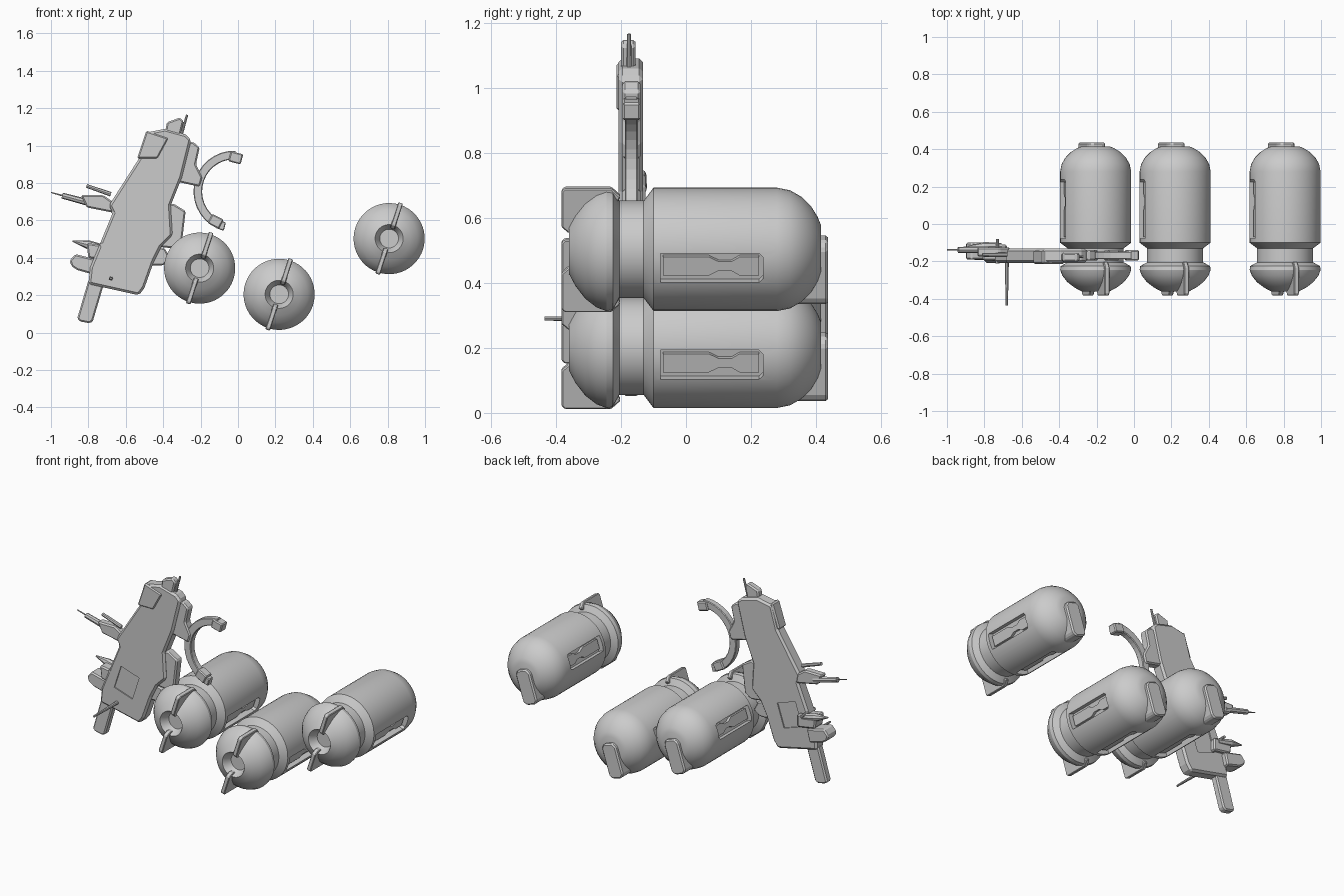
import bpy, bmesh, math
from mathutils import Matrix, Vector

if "Cube" in bpy.data.objects:
    bpy.data.objects.remove(bpy.data.objects["Cube"])

TILT = Matrix.Rotation(math.radians(18), 4, 'Y')


def finish(name, bm):
    bmesh.ops.recalc_face_normals(bm, faces=bm.faces)
    me = bpy.data.meshes.new(name)
    bm.to_mesh(me)
    bm.free()
    ob = bpy.data.objects.new(name, me)
    bpy.context.collection.objects.link(ob)
    return ob


def bake(ob):
    deps = bpy.context.evaluated_depsgraph_get()
    me = bpy.data.meshes.new_from_object(ob.evaluated_get(deps))
    ob.modifiers.clear()
    ob.data = me


def prism(name, pts, a, b, place, bevel=0.0):
    """Extrude a 2D outline from a to b; place(u, v, depth) gives the 3D point."""
    bm = bmesh.new()
    rings = [[bm.verts.new(place(u, v, d)) for u, v in pts] for d in (a, b)]
    for r in rings:
        bm.faces.new(r)
    n = len(pts)
    for i in range(n):
        j = (i + 1) % n
        bm.faces.new((rings[0][i], rings[0][j], rings[1][j], rings[1][i]))
    ob = finish(name, bm)
    if bevel:
        m = ob.modifiers.new("bevel", 'BEVEL')
        m.width, m.segments = bevel, 1
        m.limit_method = 'ANGLE'
        bake(ob)
    return ob


def plate(name, pts, y0, y1, bevel=0.008):
    return prism(name, pts, y0, y1, lambda u, v, d: (u, d, v), bevel)


def rod(name, p, q, r1, r2, sides=8):
    p, q = Vector(p), Vector(q)
    bm = bmesh.new()
    bmesh.ops.create_cone(bm, cap_ends=True, segments=sides, radius1=r1, radius2=r2,
                          depth=(q - p).length)
    rot = (q - p).to_track_quat('Z', 'Y').to_matrix().to_4x4()
    bm.transform(Matrix.Translation((p + q) / 2) @ rot)
    return finish(name, bm)


def lathe(name, prof, steps=48):
    bm = bmesh.new()
    vs = [bm.verts.new((0, y, r)) for y, r in prof]
    es = [bm.edges.new(e) for e in zip(vs, vs[1:])]
    bmesh.ops.spin(bm, geom=vs + es, cent=(0, 0, 0), axis=(0, 1, 0),
                   angle=2 * math.pi, steps=steps)
    bmesh.ops.remove_doubles(bm, verts=bm.verts, dist=0.0004)
    return finish(name, bm)


def cut(ob, cutter):
    m = ob.modifiers.new("cut", 'BOOLEAN')
    m.operation, m.solver, m.object = 'DIFFERENCE', 'EXACT', cutter
    bake(ob)
    bpy.data.objects.remove(cutter)


# Canister shell: back dome, body, neck groove, front dome with a socket
shell = lathe("canister_shell", [
    (.415, 0), (.415, .075), (.405, .10), (.385, .132), (.355, .162), (.32, .182), (.28, .19),
    (-.10, .19), (-.13, .15), (-.205, .15), (-.225, .187), (-.245, .19), (-.275, .179),
    (-.31, .152), (-.34, .113), (-.36, .075), (-.35, .068), (-.31, .05), (-.31, 0)])
parts = [shell]

# Three side windows with a waisted bar inside each
dumbbell = [(-.07, -.03), (.07, -.03), (.10, -.015), (.14, -.015), (.165, -.03), (.225, -.03),
            (.225, .03), (.165, .03), (.14, .015), (.10, .015), (.07, .03), (-.07, .03)]
window = [(-.078, -.047), (.225, -.047), (.237, -.035), (.237, .035), (.225, .047), (-.078, .047)]
for ang in (0, 90, 180):
    rot = Matrix.Rotation(math.radians(ang), 4, 'Y')
    place = lambda u, v, d: rot @ Vector((d, u, v))
    cut(shell, prism("window_cutter", window, .15, .25, place))
    parts.append(prism("window_bar", dumbbell, .145, .168, place))

# Front blades, above and below the socket
blade = [(-.36, .055), (-.383, .075), (-.383, .19), (-.373, .2), (-.23, .2), (-.2, .172),
         (-.24, .12), (-.31, .06)]
for s in (1, -1):
    parts.append(prism("front_blade", blade, -.013, .013,
                       lambda u, v, d: (d, u, v * s), .004))

# Rounded end pad on the back
pad = [(-.03, -.17), (.03, -.17), (.05, -.15), (.05, .015), (.03, .038), (-.03, .038),
       (-.05, .015), (-.05, -.15)]
parts.append(prism("back_pad", pad, .30, .437, lambda u, v, d: (u, d, v), .008))

# Smooth the shell, then place three copies
bpy.ops.object.select_all(action='DESELECT')
shell.select_set(True)
bpy.context.view_layer.objects.active = shell
bpy.ops.object.shade_smooth_by_angle(angle=math.radians(28))
for i, (x, z) in enumerate([(-.205, .345), (.22, .205), (.808, .503)]):
    for p in parts:
        ob = p
        if i < 2:
            ob = p.copy()
            bpy.context.collection.objects.link(ob)
        ob.matrix_world = Matrix.Translation((x, 0, z)) @ TILT

# Main frame of the handheld device, with a recessed panel on both faces
frame = plate("frame", [
    (-.49, 1.07), (-.39, 1.09), (-.28, 1.06), (-.25, 1.03), (-.30, .83), (-.36, .68), (-.35, .52),
    (-.41, .46), (-.45, .38), (-.50, .24), (-.53, .20), (-.80, .26), (-.79, .35), (-.67, .64),
    (-.69, .68), (-.53, .93)], -.208, -.132, .012)
square = [(-.065, -.075), (.065, -.075), (.065, .075), (-.065, .075)]
for y0, y1 in ((-.25, -.201), (-.139, -.09)):
    cut(frame, prism("panel_cutter", square, y0, y1,
                     lambda u, v, d: Vector((-.615, 0, .43)) + TILT @ Vector((u, d, v))))

# Plates fixed around the frame
plate("muzzle_block", [(-.49, 1.08), (-.37, 1.04), (-.43, .93), (-.54, .93)], -.214, -.14)
plate("muzzle_nub", [(-.38, 1.125), (-.31, 1.15), (-.29, 1.13), (-.31, 1.05), (-.39, 1.07)],
      -.2, -.155)
plate("upper_bracket", [(-.30, 1.01), (-.24, 1.02), (-.205, .99), (-.225, .90), (-.19, .83),
                        (-.205, .78), (-.34, .81)], -.195, -.14)
plate("middle_bracket", [(-.38, .68), (-.345, .69), (-.28, .65), (-.30, .48), (-.34, .45),
                         (-.43, .46)], -.195, -.14)
plate("lower_bracket", [(-.46, .47), (-.39, .45), (-.36, .39), (-.40, .36), (-.47, .36)],
      -.195, -.14)
plate("grip", [(-.80, .28), (-.86, .075), (-.845, .06), (-.79, .05), (-.775, .065), (-.72, .25)],
      -.192, -.145)
plate("rear_knob", [(-.90, .385), (-.87, .42), (-.75, .39), (-.77, .31), (-.86, .335),
                    (-.89, .355)], -.19, -.10)
plate("rear_block", [(-.81, .48), (-.68, .46), (-.68, .38), (-.80, .40)], -.195, -.11)
plate("sight_mount", [(-.84, .735), (-.72, .735), (-.67, .70), (-.66, .64), (-.81, .67)],
      -.175, -.125)

# Sights, spikes and pins
rod("sight_needle", (-1, -.138, .75), (-.9, -.138, .722), .003, .005)
rod("sight_barrel", (-.94, -.138, .733), (-.78, -.138, .69), .016, .018)
rod("upper_rod", (-.81, -.165, .785), (-.68, -.165, .74), .01, .012)
rod("rear_spike", (-.885, -.12, .49), (-.80, -.12, .47), .004, .024)
rod("rear_spike_base", (-.80, -.12, .47), (-.71, -.12, .45), .024, .018)
rod("cross_pin", (-.73, -.21, .47), (-.73, -.08, .47), .01, .008)
rod("side_spike", (-.68, -.2, .29), (-.68, -.435, .29), .011, .006)
rod("muzzle_pin", (-.305, -.175, 1.05), (-.272, -.175, 1.165), .008, .006)

# Crescent clamp with end blocks
c, n = Vector((-.02, .755)), 16
arc = [math.radians(88 + (255 - 88) * i / n) for i in range(n + 1)]
outline = [(c.x + r * math.cos(t), c.y + r * math.sin(t))
           for r, ts in ((.218, arc), (.172, arc[::-1])) for t in ts]
plate("crescent_clamp", outline, -.188, -.148, .004)
for name, x, z, turn in (("clamp_end_top", -.012, .935, 15), ("clamp_end_bottom", -.12, .595, 28)):
    rot = Matrix.Rotation(math.radians(turn), 4, 'Y')
    pts = [(-.034, -.028), (.034, -.028), (.034, .028), (-.034, .028)]
    prism(name, pts, -.195, -.14,
          lambda u, v, d: Vector((x, 0, z)) + rot @ Vector((u, d, v)), .006)
